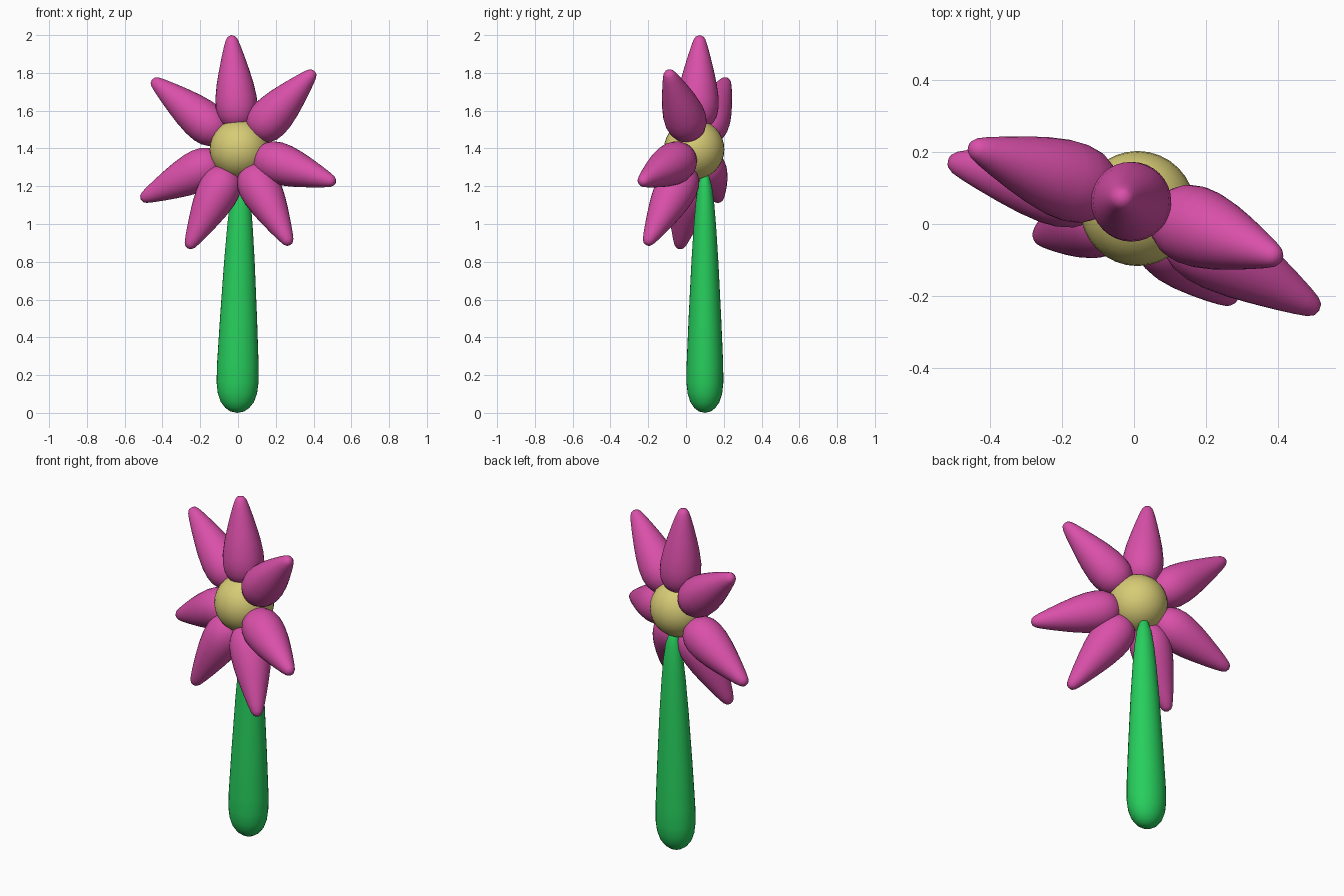
import bpy
import math
from mathutils import Vector, Matrix

if "Cube" in bpy.data.objects:
    bpy.data.objects.remove(bpy.data.objects["Cube"])


def material(name, rgb):
    m = bpy.data.materials.new(name)
    m.diffuse_color = (*rgb, 1)
    m.use_nodes = True
    m.node_tree.nodes["Principled BSDF"].inputs["Base Color"].default_value = m.diffuse_color
    return m


PINK = material("petal_pink", (0.70, 0.08, 0.40))
YELLOW = material("centre_yellow", (0.68, 0.60, 0.18))
GREEN = material("stem_green", (0.02, 0.62, 0.11))


def lathe(name, profile, start, end, mat, depth=1.0, sides=32):
    """Closed turned body; profile is (fraction along axis, radius)."""
    start, end = Vector(start), Vector(end)
    axis = end - start
    length = axis.length
    verts = [(0, 0, profile[0][0] * length)]
    for t, r in profile[1:-1]:
        for i in range(sides):
            a = 2 * math.pi * i / sides
            verts.append((r * math.cos(a), depth * r * math.sin(a), t * length))
    verts.append((0, 0, profile[-1][0] * length))
    rings, last = len(profile) - 2, len(verts) - 1
    faces = []
    for i in range(sides):
        j = (i + 1) % sides
        faces.append((0, 1 + j, 1 + i))
        for k in range(rings - 1):
            a, b = 1 + k * sides, 1 + (k + 1) * sides
            faces.append((a + i, a + j, b + j, b + i))
        top = 1 + (rings - 1) * sides
        faces.append((top + i, top + j, last))
    mesh = bpy.data.meshes.new(name)
    mesh.from_pydata(verts, [], faces)
    mesh.shade_smooth()
    mesh.materials.append(mat)
    ob = bpy.data.objects.new(name, mesh)
    bpy.context.collection.objects.link(ob)
    rot = Vector((0, 0, 1)).rotation_difference(axis.normalized())
    ob.matrix_world = Matrix.Translation(start) @ rot.to_matrix().to_4x4()
    return ob


# Flower centre
bpy.ops.mesh.primitive_uv_sphere_add(segments=32, ring_count=16, radius=0.16,
                                     location=(0.01, 0.043, 1.395))
centre = bpy.context.object
centre.name = "flower_centre"
centre.data.materials.append(YELLOW)
bpy.ops.object.shade_smooth()

# Stem: thick rounded foot, tapering to a point behind the centre
STEM = [(0, 0), (0.006, 0.036), (0.02, 0.063), (0.045, 0.088), (0.08, 0.104),
        (0.125, 0.111), (0.2, 0.11), (0.39, 0.098), (0.62, 0.081), (0.77, 0.067),
        (0.86, 0.056), (0.93, 0.042), (0.975, 0.024), (1, 0)]
lathe("stem", STEM, (-0.005, 0.1, 0), (0.015, 0.1, 1.29), GREEN, depth=0.88)

# Petals: teardrops radiating from the hub to each tip
PETAL = [(0, 0), (0.012, 0.032), (0.045, 0.06), (0.1, 0.087), (0.17, 0.104),
         (0.26, 0.111), (0.36, 0.109), (0.5, 0.097), (0.63, 0.081), (0.78, 0.06),
         (0.89, 0.043), (0.955, 0.031), (0.985, 0.02), (1, 0)]
HUB = Vector((0.01, 0.055, 1.39))
TIPS = [(-0.035, 0.073, 2.0), (0.405, -0.095, 1.81), (0.515, -0.24, 1.22),
        (0.275, -0.21, 0.89), (-0.265, -0.035, 0.87), (-0.515, 0.175, 1.13),
        (-0.455, 0.215, 1.765)]
for n, tip in enumerate(TIPS, 1):
    tip = Vector(tip)
    base = HUB + (tip - HUB).normalized() * 0.1
    lathe(f"petal_{n}", PETAL, base, tip, PINK)
